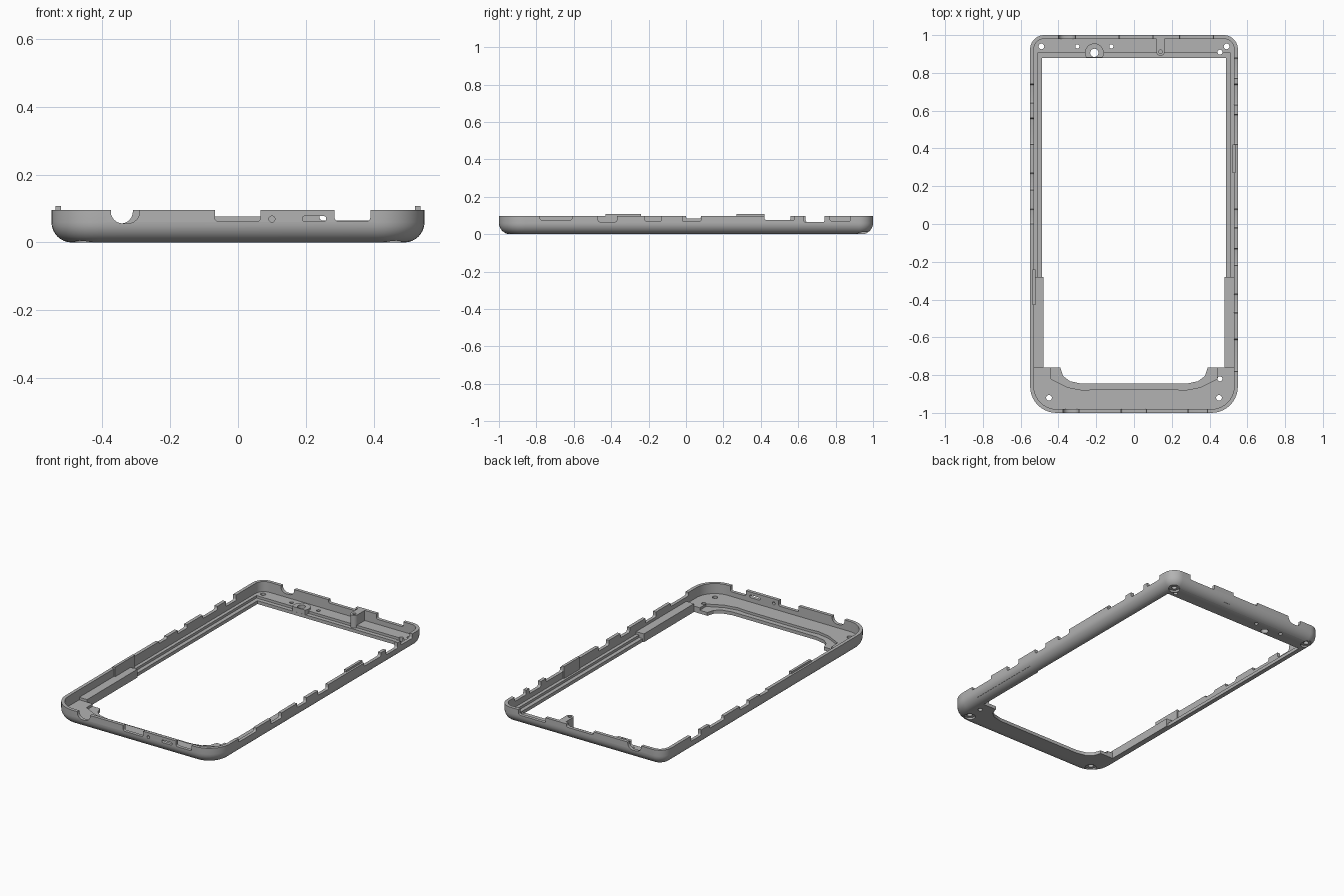
import bpy, bmesh, math

if "Cube" in bpy.data.objects:
    bpy.data.objects.remove(bpy.data.objects["Cube"], do_unlink=True)

grey = bpy.data.materials.new("plain grey")
grey.use_nodes = True
grey.diffuse_color = (0.45, 0.45, 0.45, 1)
grey.node_tree.nodes["Principled BSDF"].inputs["Base Color"].default_value = grey.diffuse_color

HALF_X, HALF_Y, RIM = 0.55, 1.0, 0.096
FLOOR, LIP, WALL, ROUND = 0.035, 0.02, 0.02, 0.06


def arc(cx, cy, r, a0, a1, n=8):
    angles = [math.radians(a0 + (a1 - a0) * i / n) for i in range(n + 1)]
    return [(cx + r * math.cos(a), cy + r * math.sin(a)) for a in angles]


def rounded(x0, x1, y0, y1, r_low, r_high, n=8):
    """Rounded rectangle with separate radii for its low and high corners."""
    return (arc(x1 - r_low, y0 + r_low, r_low, -90, 0, n)
            + arc(x1 - r_high, y1 - r_high, r_high, 0, 90, n)
            + arc(x0 + r_high, y1 - r_high, r_high, 90, 180, n)
            + arc(x0 + r_low, y0 + r_low, r_low, 180, 270, n))


def case_outline(inset):
    return rounded(inset - HALF_X, HALF_X - inset, inset - HALF_Y, HALF_Y - inset,
                   0.14 - inset, 0.075 - inset, 10)


def loft(name, rings):
    """Closed solid through rings of equal point count."""
    bm = bmesh.new()
    loops = [[bm.verts.new(p) for p in ring] for ring in rings]
    for a, b in zip(loops, loops[1:]):
        for i in range(len(a)):
            j = (i + 1) % len(a)
            bm.faces.new((a[i], a[j], b[j], b[i]))
    bm.faces.new(loops[0][::-1])
    bm.faces.new(loops[-1])
    bmesh.ops.recalc_face_normals(bm, faces=bm.faces)
    mesh = bpy.data.meshes.new(name)
    bm.to_mesh(mesh)
    bm.free()
    obj = bpy.data.objects.new(name, mesh)
    bpy.context.collection.objects.link(obj)
    mesh.materials.append(grey)
    return obj


def prism(name, points, lo, hi, axis="z"):
    place = {"x": lambda a, b, c: (c, a, b),
             "y": lambda a, b, c: (a, c, b),
             "z": lambda a, b, c: (a, b, c)}[axis]
    return loft(name, [[place(a, b, c) for a, b in points] for c in (lo, hi)])


def box(name, x0, x1, y0, y1, z0, z1):
    return prism(name, [(x0, y0), (x1, y0), (x1, y1), (x0, y1)], z0, z1)


def disc(name, x, y, r, lo, hi, axis="z"):
    return prism(name, arc(x, y, r, 0, 360, 24)[:-1], lo, hi, axis)


def cut(target, cutter):
    mod = target.modifiers.new("cut", "BOOLEAN")
    mod.operation, mod.solver, mod.object = "DIFFERENCE", "EXACT", cutter
    bpy.context.view_layer.objects.active = target
    bpy.ops.object.modifier_apply(modifier=mod.name)
    bpy.data.objects.remove(cutter, do_unlink=True)


def mirrored(half):
    return half + [(-x, y) for x, y in reversed(half)]


# Outer case with rounded underside
rings = []
for i in range(9):
    a = math.radians(90 * i / 8)
    z = ROUND * (1 - math.sin(a))
    rings.insert(0, [(x, y, z) for x, y in case_outline(ROUND * (1 - math.cos(a)))])
rings.append([(x, y, RIM) for x, y in case_outline(0)])
frame = loft("case_frame", rings)

# Hollow inside, stepped lip and screen opening
cut(frame, prism("cavity", case_outline(WALL), FLOOR, 0.2))
lip = mirrored([(0.2, -0.875), (0.27, -0.88), (0.35, -0.865), (0.44, -0.82), (0.44, -0.74),
                (0.5, -0.7), (0.51, -0.28), (0.51, 0.905)])
cut(frame, prism("lip_recess", lip, LIP, 0.2))
opening = mirrored([(0.28, -0.845), (0.34, -0.832), (0.375, -0.805), (0.39, -0.76),
                    (0.478, -0.76), (0.478, -0.28), (0.486, -0.28), (0.486, 0.88)])
cut(frame, prism("opening", opening, -0.1, 0.2))

# Rim notches: (start, end, bottom height) for each wall
side_notches = {
    1: [(-0.78, -0.61, 0.075), (-0.47, -0.37, 0.066), (-0.22, -0.13, 0.07), (-0.02, 0.08, 0.068),
        (0.42, 0.58, 0.075), (0.63, 0.74, 0.064), (0.77, 0.88, 0.07)],
    -1: [(0.0, 0.08, 0.084), (0.18, 0.27, 0.075), (0.42, 0.56, 0.075), (0.64, 0.74, 0.064)],
}
end_notches = {
    -1: [(-0.375, -0.29, 0.056), (-0.068, 0.066, 0.062), (0.285, 0.39, 0.063)],
    1: [(-0.4, -0.31, 0.056), (-0.08, 0.1, 0.077), (0.24, 0.42, 0.065)],
}
for notches, axis, reach in ((side_notches, "x", HALF_X), (end_notches, "y", HALF_Y)):
    for side, spans in notches.items():
        for start, end, bottom in spans:
            r = 0.035 if bottom < 0.06 else 0.01
            shape = rounded(start, end, bottom, 0.2, r, 0.01, 6)
            cut(frame, prism("notch", shape, side * (reach - 0.06), side * (reach + 0.05), axis))

# Front port slot and pin hole
cut(frame, prism("slot", rounded(0.19, 0.26, 0.062, 0.078, 0.007, 0.007, 5), -1.1, -0.95, "y"))
cut(frame, disc("pin_hole", 0.1, 0.069, 0.009, -1.1, -0.95, "y"))

# Screw holes, countersunk at the four corners
for x, y in ((-0.49, 0.94), (0.49, 0.94), (-0.45, -0.92), (0.45, -0.92)):
    cut(frame, disc("screw_hole", x, y, 0.015, -0.1, 0.2))
    cut(frame, disc("countersink", x, y, 0.032, -0.1, 0.012))
for x, y, r in ((0.455, 0.91, 0.013), (0.455, -0.82, 0.013),
                (-0.3, 0.94, 0.011), (-0.12, 0.94, 0.011)):
    cut(frame, disc("small_hole", x, y, r, -0.1, 0.2))
cut(frame, disc("lens_hole", -0.21, 0.906, 0.022, -0.1, 0.2))

# Raised collar around the lens hole
collar = disc("lens_collar", -0.21, 0.906, 0.05, LIP, 0.048)
cut(collar, disc("lens_bore", -0.21, 0.906, 0.022, 0, 0.2))
cut(collar, box("collar_trim", -0.3, -0.1, 0.8, 0.8805, 0, 0.2))

# Back support post with a round screw boss
post = prism("back_post", arc(0.14, 0.912, 0.022, 180, 360, 12)
             + [(0.162, 0.985), (0.118, 0.985)], LIP, RIM)
cut(post, disc("post_bore", 0.14, 0.912, 0.01, 0.06, 0.2))

parts = [frame, collar, post]
for side, label, y0, y1 in ((1, "right", 0.27, 0.42), (-1, "left", -0.43, -0.24)):
    # Raised front half of the side ledge, and clip tab above the rim
    parts.append(box(label + "_rail", side * 0.478, side * 0.535, -0.76, -0.28, LIP, 0.05))
    parts.append(box(label + "_clip_tab", side * 0.522, side * 0.538, y0, y1, FLOOR, 0.108))

# Smooth rounds, crisp edges
for obj in parts:
    bpy.ops.object.select_all(action="DESELECT")
    obj.select_set(True)
    bpy.context.view_layer.objects.active = obj
    bpy.ops.object.shade_smooth_by_angle(angle=math.radians(30))
